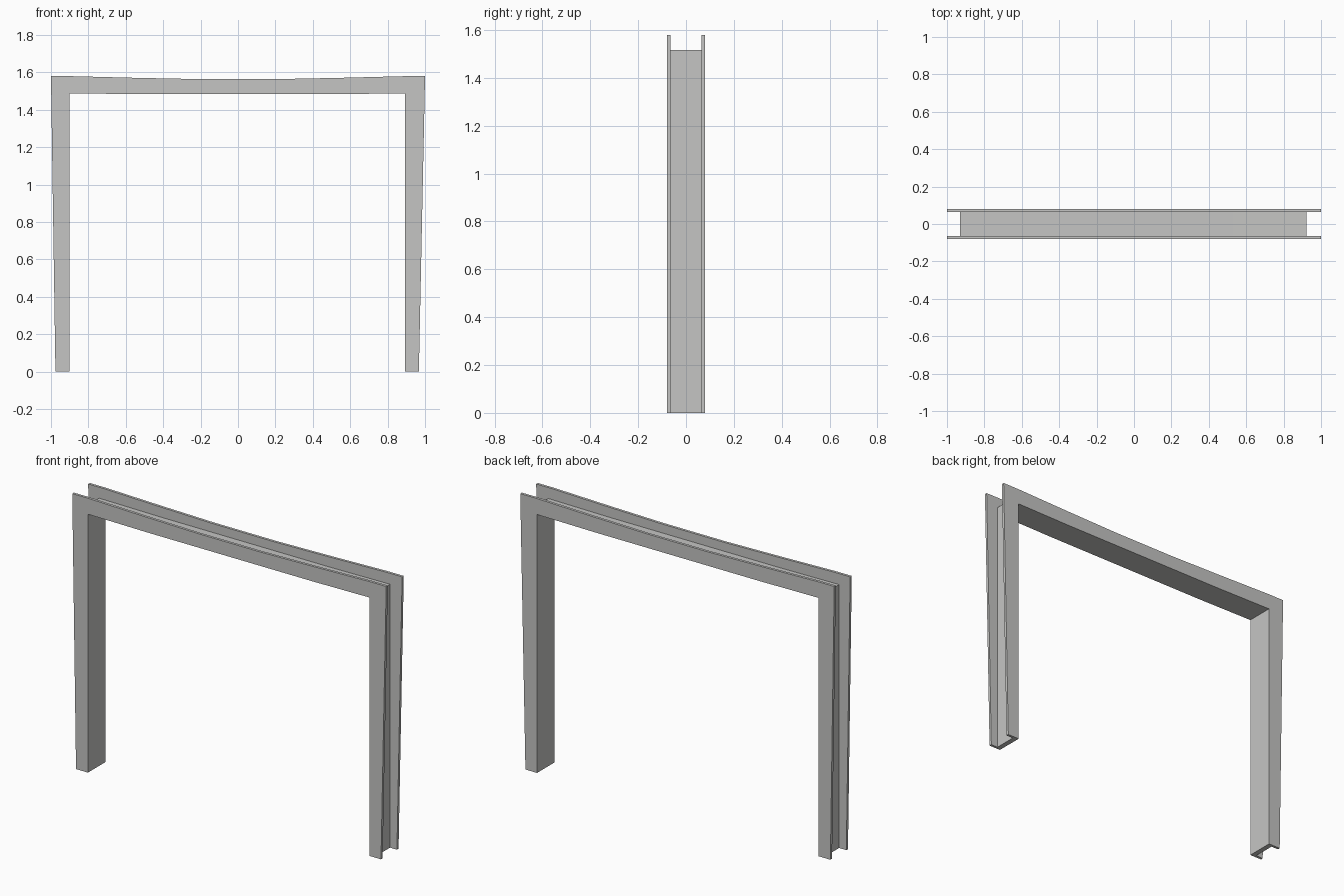
import bpy, bmesh

if "Cube" in bpy.data.objects:
    bpy.data.objects.remove(bpy.data.objects["Cube"])

steel = bpy.data.materials.new("light grey steel")
steel.diffuse_color = (0.56, 0.56, 0.55, 1)
steel.use_nodes = True
steel.node_tree.nodes["Principled BSDF"].inputs["Base Color"].default_value = steel.diffuse_color

# Opening of the portal, with a slightly sagging head (x, z), left to right
inner = [(-0.90, 0), (-0.90, 1.488), (-0.53, 1.484), (0.53, 1.484),
         (0.893, 1.488), (0.893, 0)]
# Tapered outer edge of the side plates
plate_outer = [(-0.976, 0), (-1.0, 1.58), (-0.90, 1.58), (-0.55, 1.571),
               (-0.2, 1.564), (0.2, 1.564), (0.55, 1.571),
               (0.90, 1.58), (1.0, 1.58), (0.967, 0)]
# Outer edge of the recessed channel web
web_outer = [(-0.93, 0), (-0.93, 1.517), (-0.53, 1.513), (0.53, 1.513),
             (0.923, 1.517), (0.923, 0)]


def portal(name, outer, y0, y1):
    """Extrude the arch between an outer outline and the opening."""
    bm = bmesh.new()
    face = bm.faces.new([bm.verts.new((x, y0, z))
                         for x, z in outer + inner[::-1]])
    new = bmesh.ops.extrude_face_region(bm, geom=[face])["geom"]
    for v in new:
        if isinstance(v, bmesh.types.BMVert):
            v.co.y = y1
    bmesh.ops.recalc_face_normals(bm, faces=bm.faces)
    mesh = bpy.data.meshes.new(name)
    bm.to_mesh(mesh)
    bm.free()
    mesh.materials.append(steel)
    bpy.context.collection.objects.link(bpy.data.objects.new(name, mesh))


# Front and back plates joined by the channel web
portal("front_plate", plate_outer, -0.08, -0.065)
portal("back_plate", plate_outer, 0.065, 0.08)
portal("channel_web", web_outer, -0.065, 0.065)
